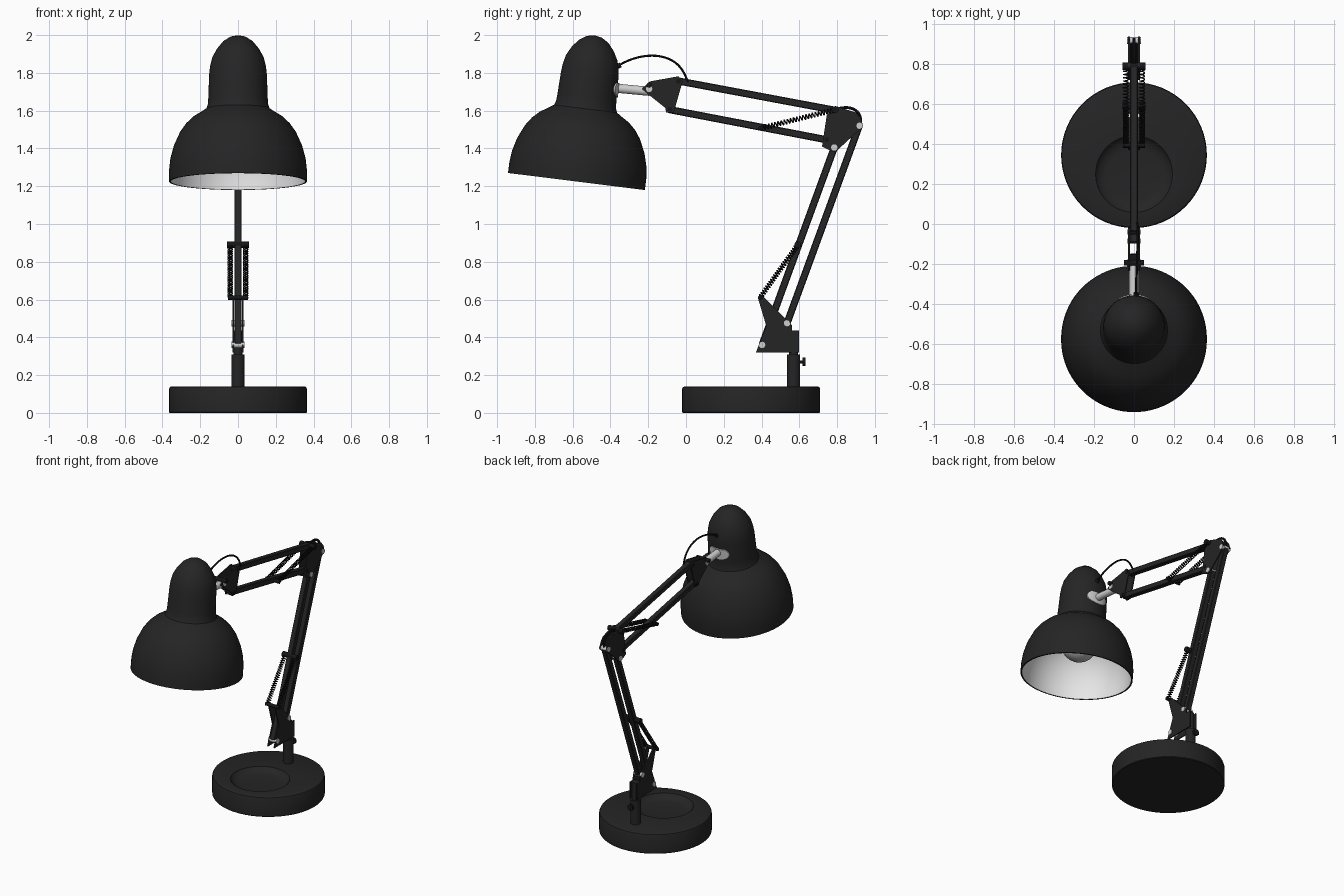
import bpy, bmesh, math
from mathutils import Vector

cube = bpy.data.objects.get("Cube")
if cube:
    bpy.data.objects.remove(cube, do_unlink=True)


def material(name, v):
    m = bpy.data.materials.new(name)
    m.use_nodes = True
    m.diffuse_color = (v, v, v, 1)
    m.node_tree.nodes["Principled BSDF"].inputs["Base Color"].default_value = (v, v, v, 1)
    return m


BLACK = material("satin_black", 0.018)
DARK = material("deep_black", 0.008)
SILVER = material("silver", 0.62)
WHITE = material("white_lining", 0.8)
BULB = material("bulb_grey", 0.5)
parts = []


def add_mesh(name, bm, *mats):
    bmesh.ops.recalc_face_normals(bm, faces=bm.faces)
    me = bpy.data.meshes.new(name)
    bm.to_mesh(me)
    bm.free()
    ob = bpy.data.objects.new(name, me)
    bpy.context.collection.objects.link(ob)
    for m in mats:
        me.materials.append(m)
    parts.append(ob)
    return ob


def lathe(name, profile, *mats, steps=64):
    """Spin (radius, height) points round z."""
    bm = bmesh.new()
    vs = [bm.verts.new((r, 0, h)) for r, h in profile]
    es = [bm.edges.new(p) for p in zip(vs, vs[1:])]
    bmesh.ops.spin(bm, geom=vs + es, cent=(0, 0, 0), axis=(0, 0, 1),
                   angle=math.tau, steps=steps, use_duplicate=False)
    bmesh.ops.remove_doubles(bm, verts=bm.verts, dist=1e-4)
    return add_mesh(name, bm, *mats)


def align(ob, p, q):
    ob.location = (p + q) / 2
    ob.rotation_euler = (q - p).to_track_quat('Z', 'Y').to_euler()


def rod(name, p, q, r, mat, seg=20):
    p, q = Vector(p), Vector(q)
    bm = bmesh.new()
    bmesh.ops.create_cone(bm, cap_ends=True, segments=seg, radius1=r, radius2=r,
                          depth=(q - p).length)
    ob = add_mesh(name, bm, mat)
    align(ob, p, q)
    return ob


def pin(name, y, z, r, half, mat):
    return rod(name, (-half, y, z), (half, y, z), r, mat, 16)


def bar(name, p, q, w=0.038):
    """Square tube in the x = 0 plane between two (y, z) points."""
    p, q = Vector((0, *p)), Vector((0, *q))
    bm = bmesh.new()
    bmesh.ops.create_cube(bm, size=1)
    bmesh.ops.scale(bm, vec=(w, w, (q - p).length), verts=bm.verts)
    bmesh.ops.bevel(bm, geom=bm.edges[:], offset=0.004, segments=1, affect='EDGES')
    ob = add_mesh(name, bm, BLACK)
    ob.location = (p + q) / 2
    ob.rotation_euler.x = -math.atan2(q.y - p.y, q.z - p.z)


def plates(name, outline, x=0.021, thick=0.008):
    """Matching pair of side plates from a (y, z) outline."""
    bm = bmesh.new()
    for s in (-1, 1):
        f = bm.faces.new([bm.verts.new((s * x, y, z)) for y, z in outline])
        ext = bmesh.ops.extrude_face_region(bm, geom=[f])
        bmesh.ops.translate(bm, vec=(s * thick, 0, 0),
                            verts=[v for v in ext["geom"] if isinstance(v, bmesh.types.BMVert)])
    add_mesh(name, bm, BLACK)


def tube(name, points, r, mat, kind='POLY', res=1):
    cu = bpy.data.curves.new(name, 'CURVE')
    cu.dimensions = '3D'
    cu.bevel_depth, cu.bevel_resolution, cu.use_fill_caps = r, res, True
    sp = cu.splines.new(kind)
    sp.points.add(len(points) - 1)
    for pt, co in zip(sp.points, points):
        pt.co = (*co, 1)
    if kind == 'NURBS':
        sp.use_endpoint_u, sp.order_u = True, 4
    cu.materials.append(mat)
    ob = bpy.data.objects.new(name, cu)
    bpy.context.collection.objects.link(ob)
    bpy.context.view_layer.update()
    me = bpy.data.meshes.new_from_object(ob.evaluated_get(bpy.context.evaluated_depsgraph_get()))
    bpy.data.objects.remove(ob)
    ob = bpy.data.objects.new(name, me)
    bpy.context.collection.objects.link(ob)
    parts.append(ob)


def spring(name, p, q, x, turns, r=0.012):
    p, q = Vector((x, *p)), Vector((x, *q))
    d = q - p
    side, up = Vector((1, 0, 0)), d.normalized().cross(Vector((1, 0, 0)))
    n = turns * 10
    pts = [p + d * i / n + r * (math.cos(i * math.tau / 10) * side + math.sin(i * math.tau / 10) * up)
           for i in range(n + 1)]
    tube(name, pts, 0.0035, DARK)


def boolean(ob, cutter, op):
    mod = ob.modifiers.new("cut", 'BOOLEAN')
    mod.object, mod.operation, mod.solver = cutter, op, 'EXACT'
    bpy.context.view_layer.update()
    me = bpy.data.meshes.new_from_object(ob.evaluated_get(bpy.context.evaluated_depsgraph_get()))
    ob.modifiers.clear()
    ob.data = me
    parts.remove(cutter)
    bpy.data.objects.remove(cutter)


# Weighted base with a shallow dish
base = lathe("base", [(0, 0), (.362, 0), (.365, .004), (.365, .128), (.361, .136), (.353, .14), (0, .14)], BLACK)
base.location.y = 0.345
dish = lathe("dish_cutter", [(0, .108), (.13, .108), (.155, .112), (.175, .122), (.19, .136),
                             (.195, .145), (.195, .2), (0, .2)], BLACK)
dish.location.y = 0.25
boolean(base, dish, 'DIFFERENCE')

# Post and clamp screw
rod("post", (0, .57, .12), (0, .57, .31), .034, BLACK, 32)
rod("post_spindle", (0, .57, .3), (0, .57, .435), .024, BLACK, 24)
rod("clamp_screw", (0, .59, .27), (0, .63, .27), .008, DARK)
rod("clamp_knob", (0, .618, .27), (0, .632, .27), .022, DARK)

# Side brackets at the foot, elbow and head
plates("foot_bracket", [(.37, .32), (.598, .32), (.598, .435), (.562, .435), (.56, .465), (.535, .49),
                        (.405, .62), (.38, .61), (.425, .46)])
plates("elbow_bracket", [(.79, 1.625), (.9, 1.59), (.925, 1.56), (.938, 1.52), (.92, 1.5), (.795, 1.385),
                         (.77, 1.385), (.72, 1.41), (.745, 1.575)])
plates("head_bracket", [(-.235, 1.715), (-.19, 1.755), (-.04, 1.782), (-.018, 1.755), (-.065, 1.59),
                        (-.105, 1.59), (-.11, 1.615)])

# Parallel arm tubes
bar("lower_arm_front", (.403, .36), (.787, 1.41))
bar("lower_arm_back", (.535, .475), (.919, 1.525))
bar("upper_arm_top", (-.04, 1.757), (.8, 1.6))
bar("upper_arm_bottom", (-.095, 1.607), (.75, 1.445))

# Pivot screws with silver heads
for i, (y, z) in enumerate([(.403, .36), (.535, .475), (.785, 1.405), (.919, 1.52), (-.195, 1.715)]):
    pin(f"pivot_screw_{i + 1}", y, z, .017, .034, SILVER)
for i, (y, z) in enumerate([(-.04, 1.755), (-.085, 1.607), (.745, 1.447)]):
    pin(f"arm_rivet_{i + 1}", y, z, .013, .032, DARK)
pin("head_pivot_nut", -.195, 1.735, .014, .05, DARK)

# Spring pairs and their anchor pegs
springs = {"lower": ((.392, .61), (.592, .89)), "upper": ((.395, 1.507), (.79, 1.605))}
for level, (a, b) in springs.items():
    pin(f"{level}_spring_start_peg", *a, .012, .054, DARK)
    pin(f"{level}_spring_end_peg", *b, .018, .058, DARK)
    for s, label in ((1, "left"), (-1, "right")):
        spring(f"{level}_spring_{label}", a, b, s * .041, 24)

# Tilted lamp shade, lined in white
TILT, RIM = math.radians(-7.1), Vector((0, -.58, 1.225))
outer = [(.365, 0), (.365, .06), (.358, .123), (.34, .19), (.307, .263), (.275, .308), (.236, .345),
         (.195, .37), (.168, .388), (.16, .41), (.157, .45), (.153, .57), (.148, .615), (.137, .66),
         (.112, .707), (.078, .748), (.04, .772), (0, .78)]
inner = [(0, .375), (.15, .362), (.225, .335), (.297, .255), (.33, .185), (.348, .12), (.355, .06), (.355, 0)]
shade = lathe("lamp_shade", inner + outer, BLACK, WHITE, steps=80)
for f in shade.data.polygons:
    c, n = f.center, f.normal
    inward = n.x * c.x + n.y * c.y < -.001
    f.material_index = int(inward or (n.z < -.5 and c.z > .1))
bulb = lathe("light_bulb", [(.12 * math.cos(a), .23 + .12 * math.sin(a))
                            for a in (math.pi * (i / 16 - .5) for i in range(17))], BULB, steps=32)
rod("bulb_socket", RIM + Vector((0, .035, .3)), RIM + Vector((0, .045, .365)), .06, WHITE)

# Silver oval collar wrapped on the shade neck, and its stem
collar = lathe("neck_collar", [(.1, .425), (.164, .425), (.161, .545), (.1, .545), (.1, .425)], SILVER, steps=80)
for ob in (shade, bulb, collar):
    ob.location, ob.rotation_euler.x = RIM, TILT
oval = rod("oval_cutter", (0, -.44, 1.715), (0, -.3, 1.715), 1, SILVER, 40)
oval.rotation_euler = (math.pi / 2, 0, 0)
oval.scale = (.078, .044, 1)
boolean(collar, oval, 'INTERSECT')
rod("head_stem", (0, -.4, 1.722), (0, -.19, 1.702), .024, SILVER, 24)
rod("stem_joint", (0, -.215, 1.706), (0, -.15, 1.712), .02, DARK)

# Power cable loops
tube("head_cable", [(.01, -.37, 1.83), (.01, -.32, 1.865), (.015, -.2, 1.905), (.02, -.06, 1.875),
                    (.02, -.01, 1.81), (.015, .01, 1.75)], .006, DARK, 'NURBS', 3)
rod("cable_grommet", (.01, -.385, 1.825), (.01, -.345, 1.842), .013, DARK)
tube("elbow_cable", [(0, .77, 1.6), (0, .84, 1.625), (0, .91, 1.61), (0, .932, 1.56), (0, .92, 1.5)],
     .008, DARK, 'NURBS', 3)

# Smooth the round surfaces, keep the hard edges
bpy.ops.object.select_all(action='DESELECT')
for ob in parts:
    ob.select_set(True)
bpy.context.view_layer.objects.active = parts[0]
bpy.ops.object.shade_smooth_by_angle(angle=math.radians(35))
